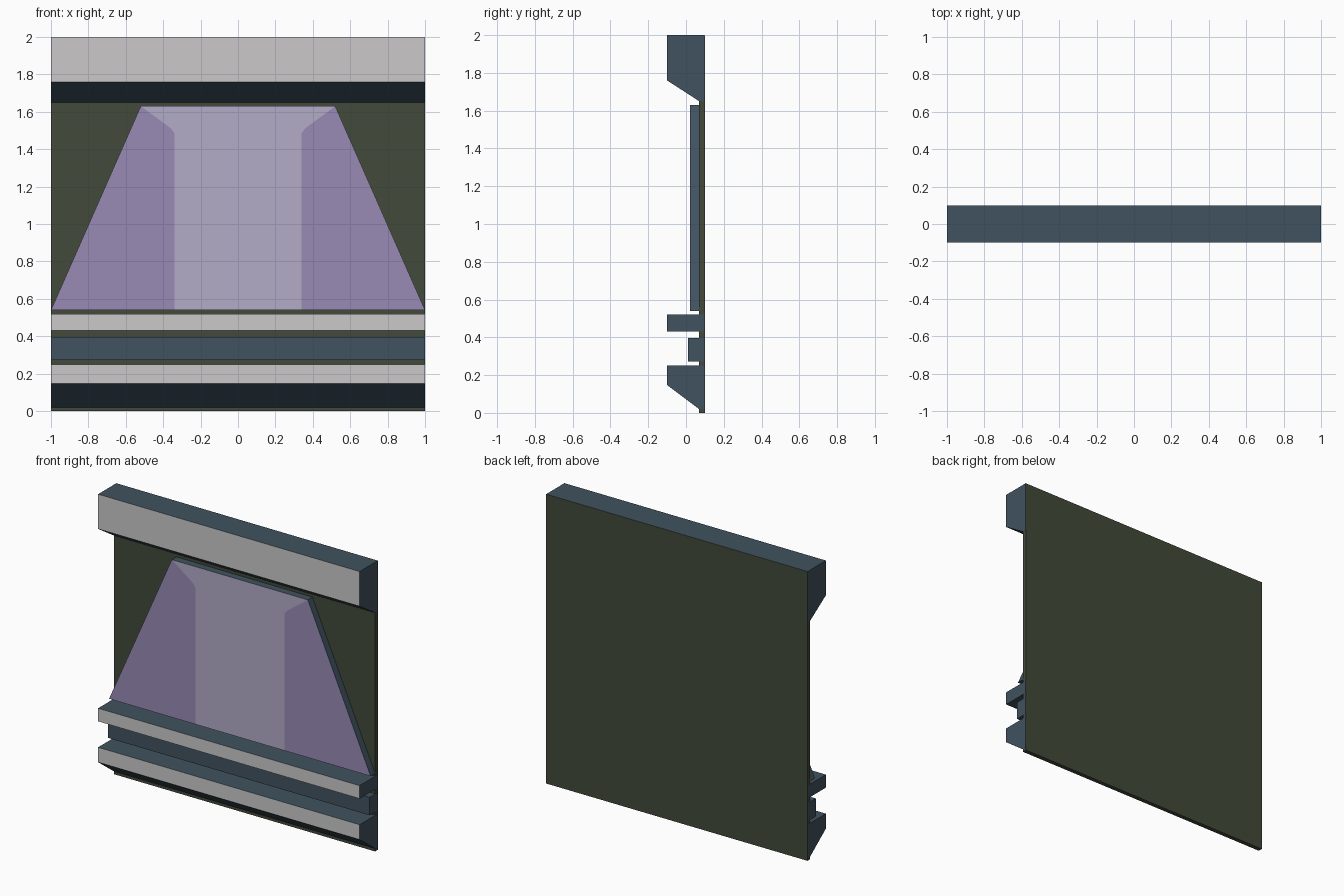
import bpy, bmesh
from mathutils import Vector

if "Cube" in bpy.data.objects:
    bpy.data.objects.remove(bpy.data.objects["Cube"])


def material(name, r, g, b):
    m = bpy.data.materials.new(name)
    lin = lambda c: ((c / 255 + 0.055) / 1.055) ** 2.4
    m.diffuse_color = (lin(r), lin(g), lin(b), 1)
    m.use_nodes = True
    m.node_tree.nodes["Principled BSDF"].inputs["Base Color"].default_value = m.diffuse_color
    return m


olive = material("dark olive", 66, 74, 58)
slate = material("slate blue", 64, 82, 95)
pale = material("pale grey", 203, 201, 202)
purple = material("purple", 152, 138, 181)
lilac = material("light lilac", 178, 172, 198)


def finish(name, bm, mats):
    bmesh.ops.recalc_face_normals(bm, faces=bm.faces)
    me = bpy.data.meshes.new(name)
    bm.to_mesh(me)
    bm.free()
    for m in mats:
        me.materials.append(m)
    ob = bpy.data.objects.new(name, me)
    bpy.context.collection.objects.link(ob)
    return ob


def beam(name, profile, mats, half=1.0):
    """Sweep a (y, z) profile along x; a second material paints the front."""
    bm = bmesh.new()
    face = bm.faces.new([bm.verts.new((-half, y, z)) for y, z in profile])
    ext = bmesh.ops.extrude_face_region(bm, geom=[face], use_keep_orig=True)
    moved = [v for v in ext["geom"] if isinstance(v, bmesh.types.BMVert)]
    bmesh.ops.translate(bm, verts=moved, vec=(2 * half, 0, 0))
    bmesh.ops.recalc_face_normals(bm, faces=bm.faces)
    if len(mats) > 1:
        for f in bm.faces:
            f.material_index = int(f.normal.y < -0.95)
    return finish(name, bm, mats)


# Back panel, a hair inside the beam ends
beam("back_panel", [(0.07, 0), (0.1, 0), (0.1, 1.999), (0.07, 1.999)], [olive], 0.999)

# Horizontal beams
B = 0.0985
beam("top_beam", [(-0.1, 2), (-0.1, 1.76), (0.07, 1.65), (B, 1.65), (B, 2)], [slate, pale])
beam("upper_rail", [(-0.1, 0.43), (B, 0.43), (B, 0.52), (-0.1, 0.52)], [slate, pale])
beam("middle_rail", [(0.01, 0.273), (B, 0.273), (B, 0.397), (0.01, 0.397)], [slate])
beam("bottom_rail", [(-0.1, 0.25), (-0.1, 0.147), (0.07, 0.02), (B, 0.02), (B, 0.25)], [slate, pale])

# Tapered plate: lilac centre with purple wings on the front, slate rim
bm = bmesh.new()
inner = [(0.34, 0.54), (0.34, 1.485), (0.36, 1.512), (0.52, 1.63)]
right = [bm.verts.new((x, 0.02, z)) for x, z in inner]
left = [bm.verts.new((-x, 0.02, z)) for x, z in inner]
centre = bm.faces.new(right + left[::-1])
centre.material_index = 2
for side, s in ((right, 1), (left, -1)):
    wing = bm.faces.new(side + [bm.verts.new((s, 0.02, 0.54))])
    wing.material_index = 1
front = list(bm.faces)
bmesh.ops.recalc_face_normals(bm, faces=front)
ext = bmesh.ops.extrude_face_region(bm, geom=front, use_keep_orig=True)
moved = [v for v in ext["geom"] if isinstance(v, bmesh.types.BMVert)]
bmesh.ops.translate(bm, verts=moved, vec=Vector((0, 0.052, 0)))
for f in bm.faces:
    if f not in front:
        f.material_index = 0
finish("tapered_plate", bm, [slate, purple, lilac])
